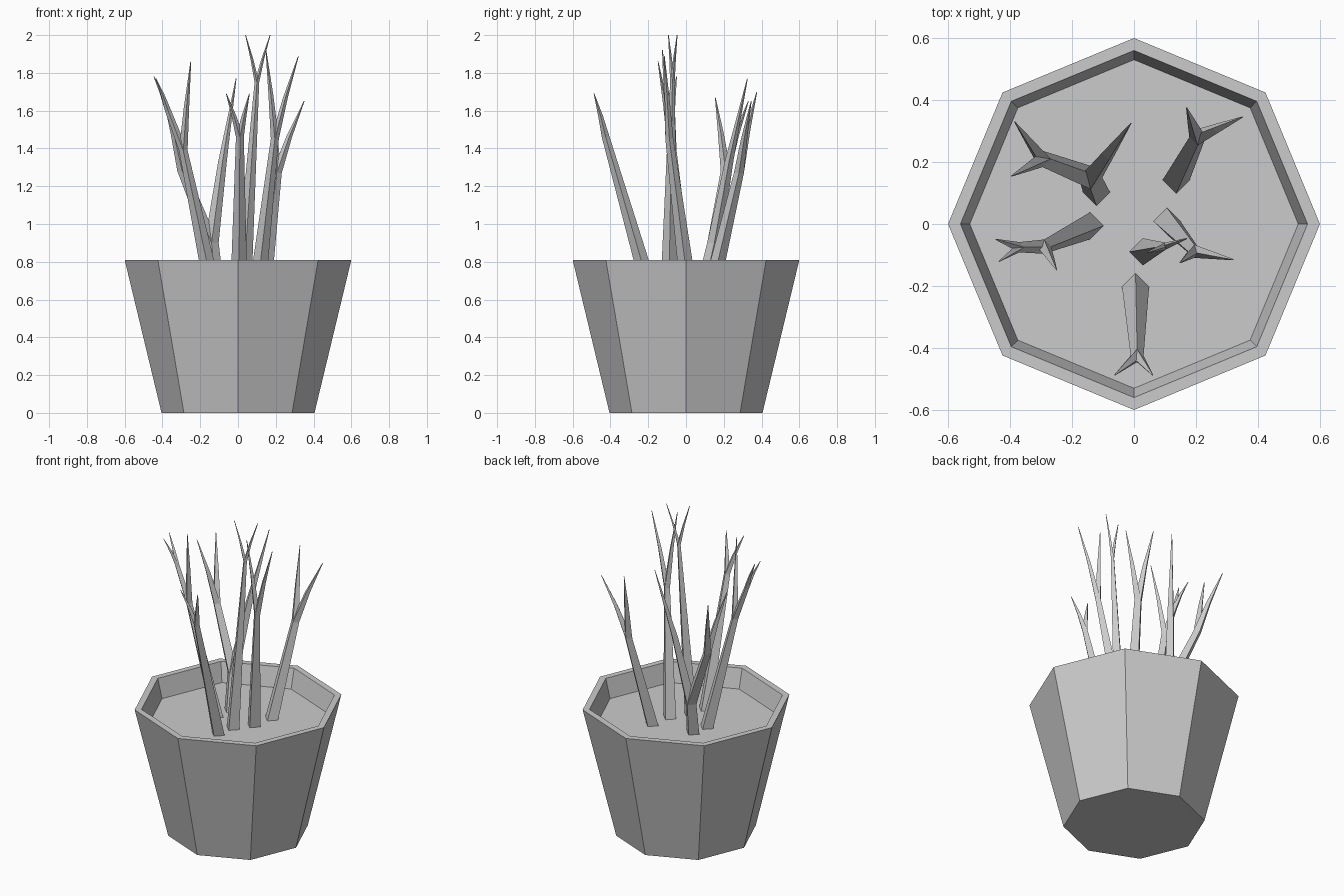
import bpy, bmesh
from math import cos, sin, pi
from mathutils import Vector

if "Cube" in bpy.data.objects:
    bpy.data.objects.remove(bpy.data.objects["Cube"])


def loft(bm, rings, sides):
    """Skin horizontal (centre, radius) rings, capping both ends."""
    loops = [[bm.verts.new(Vector(c) + r * Vector((cos(2 * pi * i / sides), sin(2 * pi * i / sides), 0)))
              for i in range(sides)] for c, r in rings]
    for a, b in zip(loops, loops[1:]):
        for i in range(sides):
            j = (i + 1) % sides
            bm.faces.new((a[i], a[j], b[j], b[i]))
    bm.faces.new(loops[0][::-1])
    bm.faces.new(loops[-1])


def finish(bm, name):
    bmesh.ops.recalc_face_normals(bm, faces=bm.faces)
    mesh = bpy.data.meshes.new(name)
    bm.to_mesh(mesh)
    bm.free()
    bpy.context.collection.objects.link(bpy.data.objects.new(name, mesh))


def grow(bm, start, radius, node):
    """A node is a fork (point, children) or a bare tip point."""
    if len(node) == 2:
        end, children = node
        end_radius = 0.044 - 0.03 * (end[2] - SOIL)
        loft(bm, [(start, radius), (end, end_radius)], 4)
        for child in children:
            grow(bm, end, end_radius, child)
    else:
        # twig with a slight upward bow
        a, b = Vector(start), Vector(node)
        mid = a.lerp(b, 0.45)
        mid.z = (a.z + b.z) / 2
        loft(bm, [(a, radius), (mid, radius * 0.6), (b, 0.002)], 4)


SOIL = 0.69

# Octagonal pot with rim, inner wall and soil surface
pot = bmesh.new()
loft(pot, [((0, 0, 0), 0.405), ((0, 0, 0.81), 0.6),
           ((0, 0, 0.81), 0.56), ((0, 0, SOIL), 0.53)], 8)
finish(pot, "pot")

# Bare stems: base position on the soil, then the branching
stems = {
    "back_left_stem": (-.12, .1, ((-.14, .15, .9), [
        (-.01, .325, 1.77),
        ((-.295, .21, 1.28), [(-.385, .33, 1.65), (-.395, .155, 1.67)])])),
    "back_right_stem": (.135, .14, ((.205, .28, 1.27), [(.35, .345, 1.65), (.17, .375, 1.7)])),
    "left_stem": (-.14, -.005, ((-.29, -.073, 1.39), [
        (-.25, -.148, 1.86),
        ((-.37, -.075, 1.6), [(-.445, -.05, 1.78), (-.435, -.12, 1.77)])])),
    "right_stem": (.105, .01, ((.195, -.088, 1.45), [(.32, -.115, 1.89), (.148, -.125, 1.92)])),
    "centre_stem": (.028, -.09, ((.1, -.072, 1.75), [(.17, -.047, 2), (.04, -.093, 2)])),
    "front_stem": (.005, -.2, ((.01, -.425, 1.46), [(-.062, -.487, 1.69), (.06, -.487, 1.69)])),
}
for name, (x, y, tree) in stems.items():
    bm = bmesh.new()
    grow(bm, (x, y, SOIL - 0.01), 0.044, tree)
    finish(bm, name)
